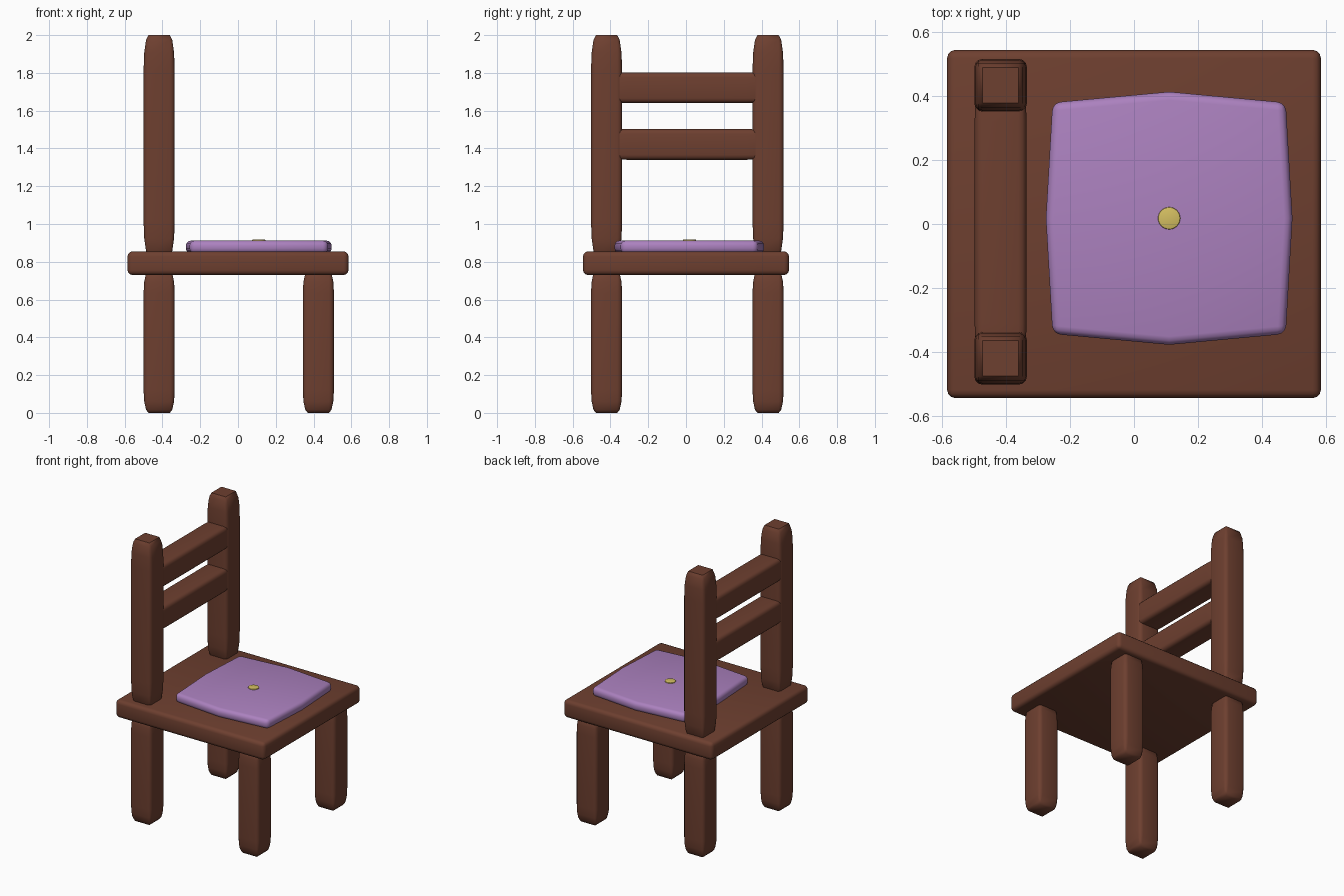
import bpy, bmesh, math
from mathutils import Vector

if "Cube" in bpy.data.objects:
    bpy.data.objects.remove(bpy.data.objects["Cube"])


def material(name, color):
    m = bpy.data.materials.new(name)
    m.diffuse_color = (*color, 1)
    m.use_nodes = True
    m.node_tree.nodes["Principled BSDF"].inputs["Base Color"].default_value = m.diffuse_color
    return m


WOOD = material("brown wood", (0.155, 0.050, 0.029))
FABRIC = material("purple fabric", (0.41, 0.22, 0.52))
GOLD = material("yellow button", (0.66, 0.52, 0.12))


def finish(bm, name, mat, angle=60):
    bmesh.ops.recalc_face_normals(bm, faces=bm.faces[:])
    me = bpy.data.meshes.new(name)
    bm.to_mesh(me)
    bm.free()
    ob = bpy.data.objects.new(name, me)
    bpy.context.collection.objects.link(ob)
    me.materials.append(mat)
    bpy.ops.object.select_all(action='DESELECT')
    ob.select_set(True)
    bpy.context.view_layer.objects.active = ob
    bpy.ops.object.shade_smooth_by_angle(angle=math.radians(angle))
    return ob


def bevel(bm, edges, width, segments=3):
    bmesh.ops.bevel(bm, geom=edges, offset=width, segments=segments,
                    profile=0.5, affect='EDGES')


def beam(name, lo, hi, width=0.16, stretch=True):
    """Rounded bar; with stretch the rounding lengthens along the bar."""
    lo, hi = Vector(lo), Vector(hi)
    size, mid = hi - lo, (lo + hi) / 2
    bm = bmesh.new()
    bmesh.ops.create_cube(bm, size=1)
    if not stretch:
        bmesh.ops.scale(bm, vec=size, verts=bm.verts)
    bevel(bm, bm.edges[:], width)
    if stretch:
        bmesh.ops.scale(bm, vec=size, verts=bm.verts)
    bmesh.ops.translate(bm, vec=mid, verts=bm.verts)
    return finish(bm, name, WOOD)


# seat board
beam("seat", (-0.585, -0.545, 0.73), (0.585, 0.545, 0.855), 0.026, False)

# legs and back posts
for side, y0 in (("right", -0.503), ("left", 0.352)):
    y1 = y0 + 0.165
    beam(f"front_leg_{side}", (0.343, y0, 0), (0.508, y1, 0.755))
    beam(f"back_leg_{side}", (-0.5, y0, 0), (-0.335, y1, 0.755))
    beam(f"back_post_{side}", (-0.5, y0, 0.83), (-0.335, y1, 2.0))

# back slats
for name, z in (("lower_slat", 1.34), ("upper_slat", 1.64)):
    beam(name, (-0.499, -0.46, z), (-0.336, 0.47, z + 0.163))

# cushion: square with bowed sides, rounded edges
cx, cy = 0.11, 0.018
outline = [(-0.365, -0.362), (0, -0.396), (0.365, -0.362), (0.386, 0),
           (0.365, 0.362), (0, 0.396), (-0.365, 0.362), (-0.386, 0)]
bm = bmesh.new()
base = bm.faces.new([bm.verts.new((cx + x, cy + y, 0.845)) for x, y in outline])
top = bmesh.ops.extrude_face_region(bm, geom=[base])["geom"]
bmesh.ops.translate(bm, vec=(0, 0, 0.067),
                    verts=[v for v in top if isinstance(v, bmesh.types.BMVert)])
corner_or_rim = [e for e in bm.edges
                 if abs(e.verts[0].co.z - e.verts[1].co.z) < 1e-4
                 or (abs(e.verts[0].co.x - cx) > 0.3 and abs(e.verts[0].co.y - cy) > 0.3)]
bevel(bm, corner_or_rim, 0.026)
finish(bm, "cushion", FABRIC)

# button in the middle of the cushion
bm = bmesh.new()
bmesh.ops.create_cone(bm, cap_ends=True, segments=24, radius1=0.035, radius2=0.035, depth=0.02)
bevel(bm, [e for e in bm.edges if all(v.co.z > 0 for v in e.verts)], 0.004, 2)
bmesh.ops.translate(bm, vec=(cx, cy, 0.908), verts=bm.verts)
finish(bm, "cushion_button", GOLD, 40)
